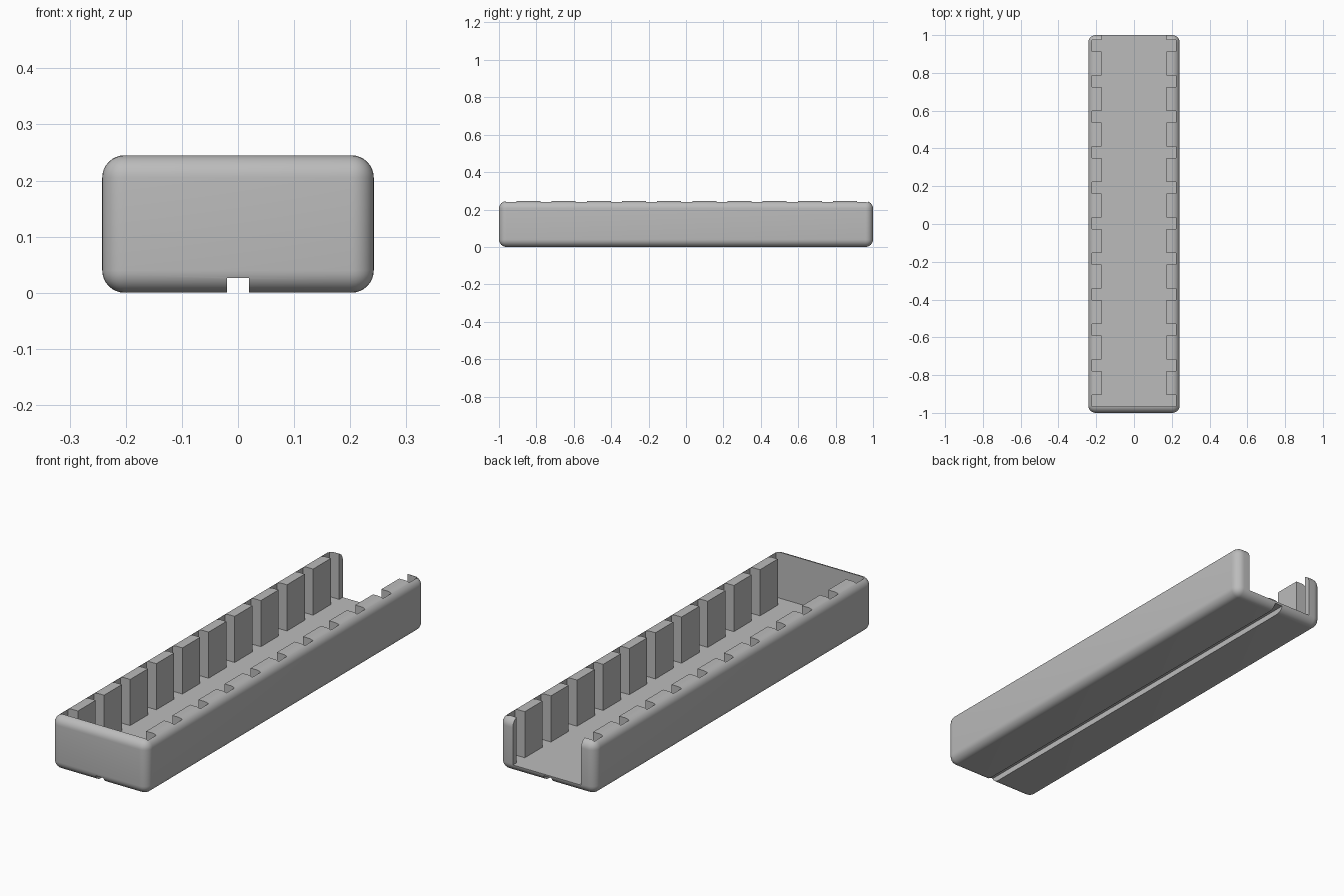
import bpy, bmesh
from math import radians

if "Cube" in bpy.data.objects:
    bpy.data.objects.remove(bpy.data.objects["Cube"], do_unlink=True)

W, H = 0.242, 0.245            # half width, height
FLOOR = 0.035                  # floor top
IN, OUT = 0.172, 0.222         # tooth face, slot back
Y0, SLOT, PITCH, COUNT = -0.966, 0.06, 0.188, 11

grey = bpy.data.materials.new("grey plastic")
grey.use_nodes = True
colour = (0.5, 0.5, 0.5, 1)
grey.diffuse_color = colour
grey.node_tree.nodes["Principled BSDF"].inputs["Base Color"].default_value = colour


def add_object(name, bm):
    bmesh.ops.recalc_face_normals(bm, faces=bm.faces)
    mesh = bpy.data.meshes.new(name)
    bm.to_mesh(mesh)
    bm.free()
    mesh.materials.append(grey)
    ob = bpy.data.objects.new(name, mesh)
    bpy.context.collection.objects.link(ob)
    return ob


def prism(name, outline, z0, z1):
    bm = bmesh.new()
    face = bm.faces.new([bm.verts.new((x, y, z0)) for x, y in outline])
    top = bmesh.ops.extrude_face_region(bm, geom=[face])["geom"]
    verts = [v for v in top if isinstance(v, bmesh.types.BMVert)]
    bmesh.ops.translate(bm, verts=verts, vec=(0, 0, z1 - z0))
    return add_object(name, bm)


# Rounded outer body
tray = prism("slotted_tray", [(-W, -1), (W, -1), (W, 1), (-W, 1)], 0, H)
bevel = tray.modifiers.new("rounding", "BEVEL")
bevel.width, bevel.segments = 0.04, 8

# Comb-shaped cavity: narrow slots between wide teeth, open at the back
side = []
for i in range(COUNT):
    a = Y0 + i * PITCH
    b = a + SLOT
    side += [(OUT, a), (OUT, b), (IN, b)]
    if i < COUNT - 1:
        side.append((IN, a + PITCH))
side.append((IN, 1.1))
outline = side + [(-x, y) for x, y in reversed(side)]
cavity = prism("cavity_cutter", outline, FLOOR, 0.4)

# Groove along the underside
G = 0.02
groove = prism("groove_cutter", [(-G, -1.1), (G, -1.1), (G, 1.1), (-G, 1.1)], -0.1, 0.026)

for cutter in (cavity, groove):
    mod = tray.modifiers.new(cutter.name, "BOOLEAN")
    mod.operation, mod.solver, mod.object = "DIFFERENCE", "EXACT", cutter

# Apply the cuts, drop the cutters and smooth the rounded edges
bpy.ops.object.select_all(action="DESELECT")
bpy.context.view_layer.objects.active = tray
tray.select_set(True)
for mod in list(tray.modifiers):
    bpy.ops.object.modifier_apply(modifier=mod.name)
for cutter in (cavity, groove):
    bpy.data.objects.remove(cutter, do_unlink=True)
bpy.ops.object.shade_smooth_by_angle(angle=radians(30))
